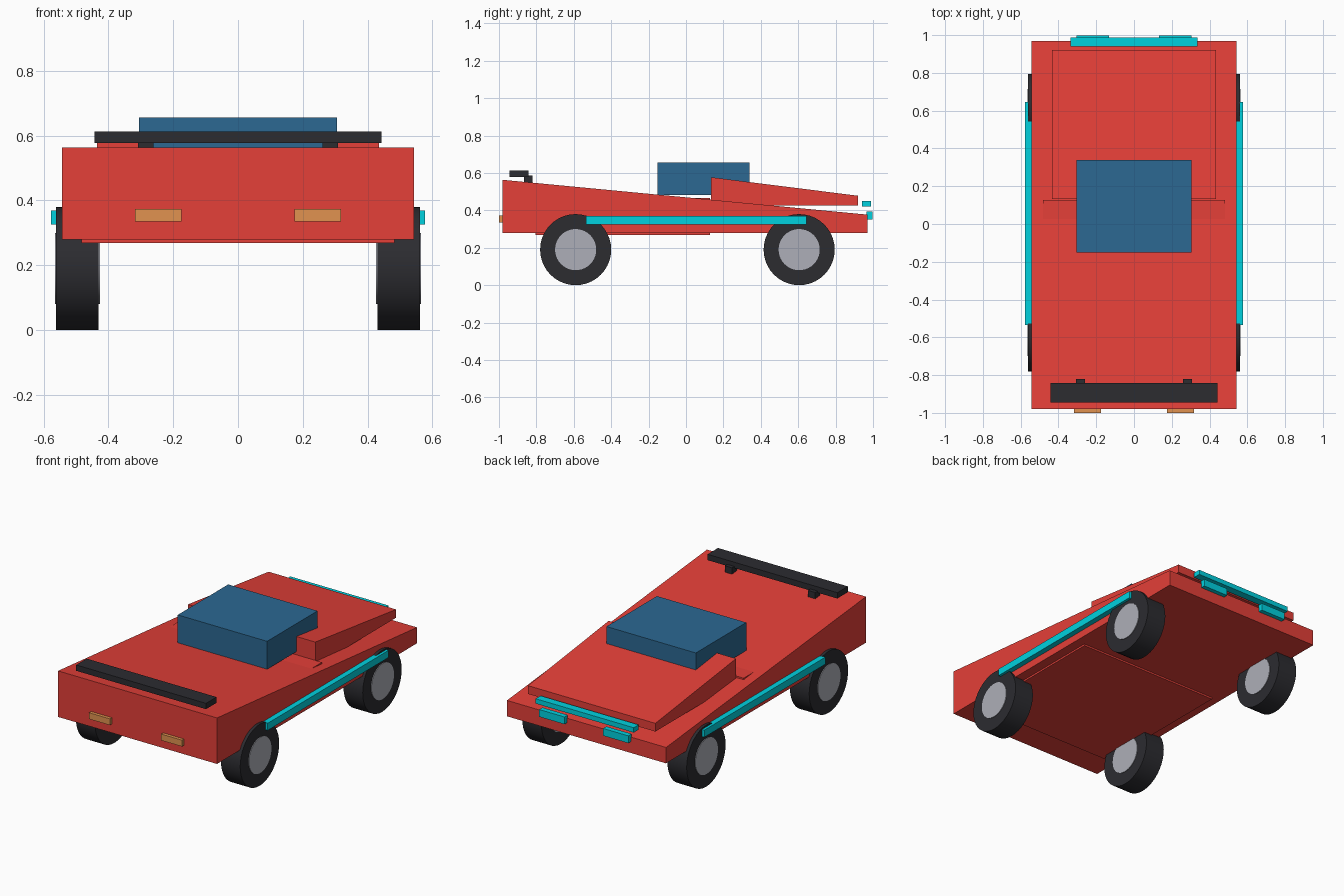
import bpy, bmesh, math
from mathutils import Matrix

if "Cube" in bpy.data.objects:
    bpy.data.objects.remove(bpy.data.objects["Cube"])


def material(name, rgb):
    m = bpy.data.materials.new(name)
    m.diffuse_color = (*rgb, 1)
    m.use_nodes = True
    m.node_tree.nodes["Principled BSDF"].inputs["Base Color"].default_value = m.diffuse_color
    return m


RED = material("red_paint", (0.78, 0.05, 0.04))
BLUE = material("blue_glass", (0.025, 0.14, 0.29))
BLACK = material("black_rubber", (0.025, 0.025, 0.03))
GREY = material("grey_metal", (0.42, 0.43, 0.48))
CYAN = material("cyan_glow", (0.0, 0.64, 0.74))
ORANGE = material("orange_lamp", (0.75, 0.29, 0.08))


def finish(bm, name, mat):
    bmesh.ops.recalc_face_normals(bm, faces=bm.faces)
    me = bpy.data.meshes.new(name)
    bm.to_mesh(me)
    bm.free()
    ob = bpy.data.objects.new(name, me)
    me.materials.append(mat)
    bpy.context.collection.objects.link(ob)
    return ob


def prism(name, profile, x0, x1, mat):
    """Extrude a (y, z) side profile from x0 to x1."""
    bm = bmesh.new()
    face = bm.faces.new([bm.verts.new((x0, y, z)) for y, z in profile])
    ext = bmesh.ops.extrude_face_region(bm, geom=[face])["geom"]
    verts = [v for v in ext if isinstance(v, bmesh.types.BMVert)]
    bmesh.ops.translate(bm, verts=verts, vec=(x1 - x0, 0, 0))
    return finish(bm, name, mat)


def box(name, x, y, z, mat):
    return prism(name, [(y[0], z[0]), (y[1], z[0]), (y[1], z[1]), (y[0], z[1])], *x, mat)


def disc(name, x0, x1, y, z, r, mat):
    bm = bmesh.new()
    bmesh.ops.create_cone(bm, cap_ends=True, segments=40, radius1=r, radius2=r, depth=x1 - x0,
                          matrix=Matrix.Translation(((x0 + x1) / 2, y, z))
                          @ Matrix.Rotation(math.pi / 2, 4, 'Y'))
    ob = finish(bm, name, mat)
    bpy.context.view_layer.objects.active = ob
    ob.select_set(True)
    bpy.ops.object.shade_smooth_by_angle(angle=math.radians(30))
    ob.select_set(False)


# Wedge body, hood and floor section
prism("body", [(-0.98, 0.279), (0.97, 0.279), (0.97, 0.377), (-0.98, 0.563)], -0.543, 0.543, RED)
prism("hood", [(0.133, 0.427), (0.92, 0.427), (0.92, 0.478), (0.133, 0.577)], -0.435, 0.435, RED)
box("floor_section", (-0.483, 0.483), (-0.805, 0.128), (0.268, 0.467), RED)

# Cabin glass
box("cabin", (-0.305, 0.305), (-0.152, 0.34), (0.483, 0.656), BLUE)

# Rear wing and front light bar
box("rear_wing", (-0.443, 0.443), (-0.945, -0.843), (0.577, 0.613), BLACK)
box("front_light_bar", (-0.335, 0.335), (0.94, 0.988), (0.42, 0.45), CYAN)

# Paired parts on both sides
for s, side in ((-1, "left"), (1, "right")):
    def span(a, b):
        return tuple(sorted((s * a, s * b)))

    box(f"wing_post_{side}", span(0.26, 0.308), (-0.867, -0.82), (0.5, 0.587), BLACK)
    box(f"headlight_{side}", span(0.132, 0.304), (0.965, 0.997), (0.35, 0.395), CYAN)
    box(f"tail_light_{side}", span(0.175, 0.317), (-1.0, -0.97), (0.334, 0.373), ORANGE)
    box(f"side_strip_{side}", span(0.54, 0.577), (-0.535, 0.645), (0.325, 0.369), CYAN)
    for y, end in ((-0.59, "rear"), (0.605, "front")):
        disc(f"tyre_{end}_{side}", *span(0.43, 0.561), y, 0.19, 0.19, BLACK)
        disc(f"hub_{end}_{side}", *span(0.426, 0.565), y, 0.19, 0.11, GREY)
